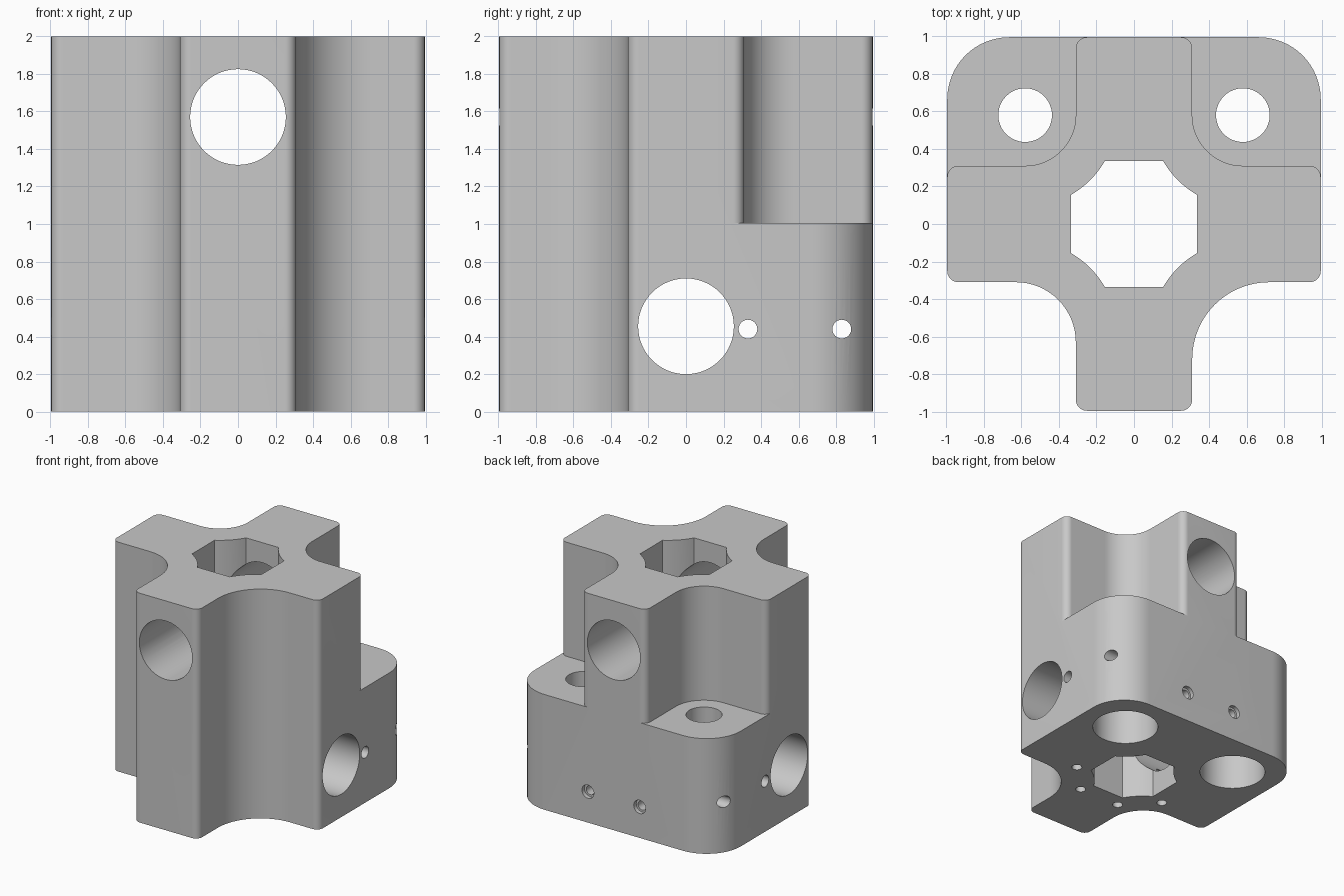
import bpy, bmesh, math
from mathutils import Vector, Matrix

cube = bpy.data.objects.get("Cube")
if cube:
    bpy.data.objects.remove(cube, do_unlink=True)

HALF = 0.995    # half of the overall width and depth
ARM = 0.31      # half of the arm width
POST = 0.58     # offset of the bolt hole axes

metal = bpy.data.materials.new("light grey")
metal.use_nodes = True
GREY = (0.58, 0.58, 0.58, 1)
metal.diffuse_color = GREY
metal.node_tree.nodes["Principled BSDF"].inputs["Base Color"].default_value = GREY


def rounded(corners, steps=16):
    """Outline from square corners (x, y, radius)."""
    pts = []
    for i, (x, y, r) in enumerate(corners):
        p = Vector((x, y))
        if not r:
            pts.append(p)
            continue
        u = (Vector(corners[i - 1][:2]) - p).normalized()
        v = (Vector(corners[(i + 1) % len(corners)][:2]) - p).normalized()
        for k in range(steps + 1):
            t = math.pi / 2 * k / steps
            pts.append(p + u * r * (1 - math.sin(t)) + v * r * (1 - math.cos(t)))
    clean = []
    for p in pts:
        if not clean or (p - clean[-1]).length > 1e-4:
            clean.append(p)
    return clean


def to_object(name, bm):
    bmesh.ops.recalc_face_normals(bm, faces=bm.faces)
    mesh = bpy.data.meshes.new(name)
    bm.to_mesh(mesh)
    bm.free()
    mesh.materials.append(metal)
    obj = bpy.data.objects.new(name, mesh)
    bpy.context.collection.objects.link(obj)
    return obj


def prism(name, outline, z0, z1):
    bm = bmesh.new()
    face = bm.faces.new([bm.verts.new((p[0], p[1], z0)) for p in outline])
    top = bmesh.ops.extrude_face_region(bm, geom=[face])["geom"]
    verts = [g for g in top if isinstance(g, bmesh.types.BMVert)]
    bmesh.ops.translate(bm, verts=verts, vec=(0, 0, z1 - z0))
    return to_object(name, bm)


def rod(start, end, radius, sides=64):
    a, b = Vector(start), Vector(end)
    turn = (b - a).to_track_quat('Z', 'Y').to_matrix().to_4x4()
    bm = bmesh.new()
    bmesh.ops.create_cone(bm, cap_ends=True, segments=sides, radius1=radius,
                          radius2=radius, depth=(b - a).length,
                          matrix=Matrix.Translation((a + b) / 2) @ turn)
    return to_object("hole_cutter", bm)


def cut(body, cutter):
    cutter.hide_render = True
    mod = body.modifiers.new("cut", 'BOOLEAN')
    mod.operation, mod.solver, mod.object = 'DIFFERENCE', 'EXACT', cutter
    bpy.context.view_layer.objects.active = body
    bpy.ops.object.modifier_apply(modifier=mod.name)
    bpy.data.objects.remove(cutter, do_unlink=True)


# Full-height body: front and side arms with a wide back
body = prism("connector_block", rounded([
    (-ARM, -HALF, .06), (ARM, -HALF, .06), (ARM, -ARM, .41), (HALF, -ARM, .06),
    (HALF, HALF, .33), (-HALF, HALF, .33), (-HALF, -ARM, .06), (-ARM, -ARM, .32)]), 0, 2)

# Back corners cleared above the base, leaving the upper cross
inner = HALF - 0.06
for s in (1, -1):
    notch = rounded([
        (ARM - .06, 1.2, 0), (ARM - .06, HALF, 0), (ARM, HALF, .06), (ARM, ARM, .27),
        (HALF, ARM, .06), (HALF, ARM - .06, 0), (1.2, ARM - .06, 0), (1.2, 1.2, 0)])
    cut(body, prism("notch_cutter", [(s * p.x, p.y) for p in notch], 1.005, 2.2))

# Central shaft: square with bowed corners
shaft = []
for q in range(4):
    turn = Matrix.Rotation(q * math.pi / 2, 2)
    for k in range(9):
        t = math.radians(240 - 30 * k / 8)
        shaft.append(turn @ Vector((POST + .49 * math.cos(t), POST + .49 * math.sin(t))))
cut(body, prism("shaft_cutter", shaft, -.2, 2.2))

# Large cross holes
cut(body, rod((0, -1.2, 1.57), (0, 1.2, 1.57), .255))
cut(body, rod((-1.2, 0, .455), (1.2, 0, .455), .255))

# Bolt holes with wide counterbores from below
for s in (1, -1):
    cut(body, rod((s * POST, POST, -.2), (s * POST, POST, 1.2), .143, 48))
    cut(body, rod((s * POST, POST, -.2), (s * POST, POST, .8), .27))

# Small side-to-side holes
for y in (.33, .83):
    cut(body, rod((-1.2, y, .44), (1.2, y, .44), .05, 24))

# Stepped screw holes in the back and blind holes underneath
for s in (1, -1):
    cut(body, rod((s * .25, .2, .27), (s * .25, 1.2, .27), .04, 24))
    cut(body, rod((s * .25, .96, .27), (s * .25, 1.2, .27), .058, 24))
    for x, y in ((.46, -.19), (.2, -.45)):
        cut(body, rod((s * x, y, -.2), (s * x, y, .33), .042, 24))

bpy.ops.object.select_all(action='DESELECT')
body.select_set(True)
bpy.context.view_layer.objects.active = body
bpy.ops.object.shade_smooth_by_angle(angle=math.radians(25))
